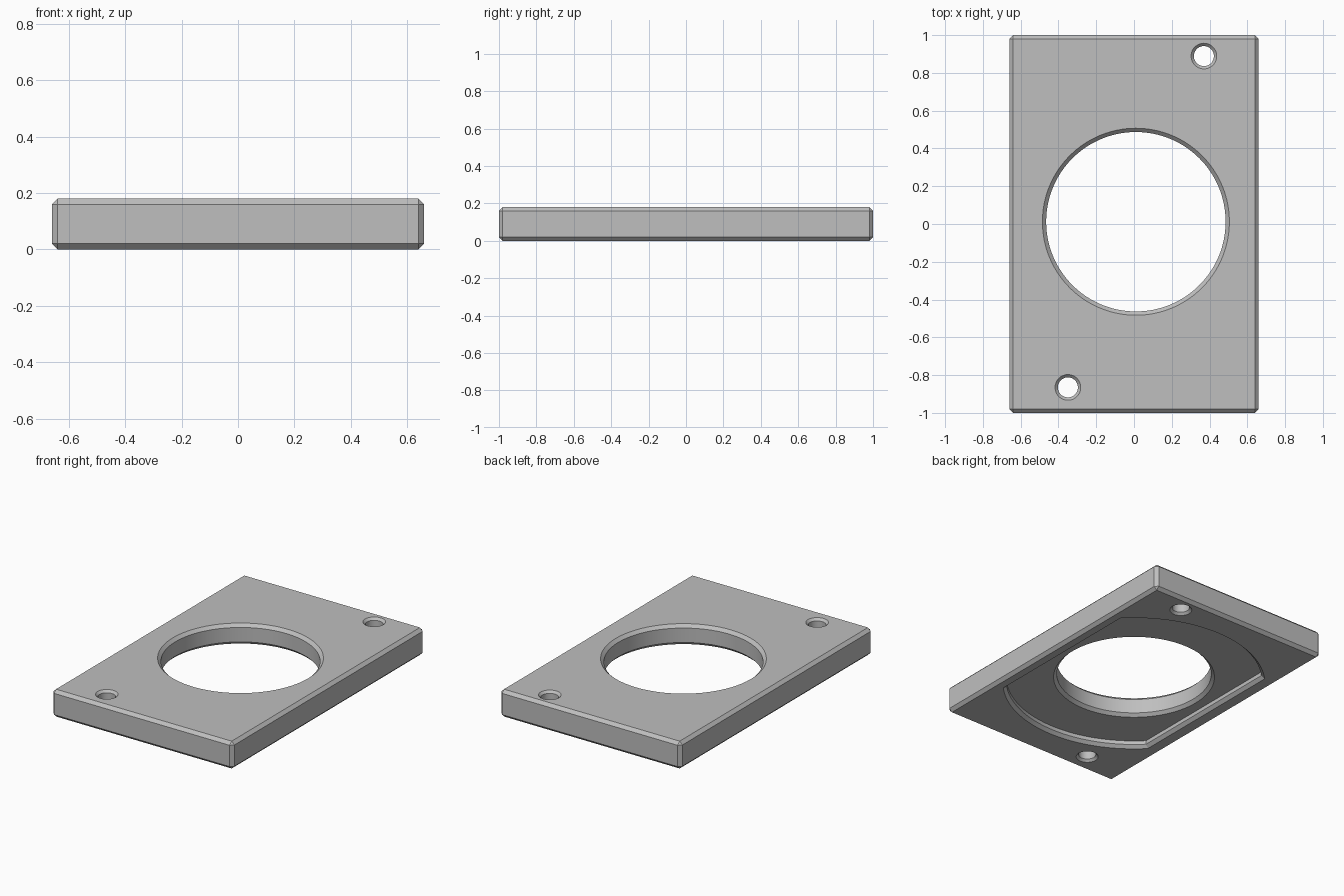
import bpy, bmesh, math

if "Cube" in bpy.data.objects:
    bpy.data.objects.remove(bpy.data.objects["Cube"], do_unlink=True)

W, L, H = 1.32, 2.0, 0.18      # plate size
C = 0.02                       # chamfer
CX, CY = 0.01, 0.012           # centre of the bore, recess and screw holes
DEPTH = 0.045                  # depth of the recess underneath

grey = bpy.data.materials.new("plain grey")
grey.use_nodes = True
grey.diffuse_color = (0.52, 0.52, 0.52, 1)
grey.node_tree.nodes["Principled BSDF"].inputs["Base Color"].default_value = (0.52, 0.52, 0.52, 1)


def new_object(name, bm):
    bmesh.ops.recalc_face_normals(bm, faces=bm.faces[:])
    mesh = bpy.data.meshes.new(name)
    bm.to_mesh(mesh)
    bm.free()
    mesh.materials.append(grey)
    obj = bpy.data.objects.new(name, mesh)
    bpy.context.collection.objects.link(obj)
    return obj


def loft(name, rings):
    """Closed solid through (outline, z) sections with equal point counts."""
    bm = bmesh.new()
    loops = [[bm.verts.new((x, y, z)) for x, y in pts] for pts, z in rings]
    n = len(loops[0])
    for a, b in zip(loops, loops[1:]):
        for i in range(n):
            j = (i + 1) % n
            bm.faces.new((a[i], a[j], b[j], b[i]))
    bm.faces.new(loops[0])
    bm.faces.new(loops[-1])
    return new_object(name, bm)


def circle(cx, cy, r, n):
    return [(cx + r * math.cos(2 * math.pi * i / n), cy + r * math.sin(2 * math.pi * i / n))
            for i in range(n)]


def hole(name, cx, cy, r, c, bottom, n):
    """Round through-hole cutter, chamfered at the bottom level and at the top."""
    sections = [(r + 2 * c, bottom - c), (r, bottom + c), (r, H - c), (r + 2 * c, H + c)]
    return loft(name, [(circle(cx, cy, rad, n), z) for rad, z in sections])


def flat_sided_circle(inset, n=48):
    """Circle cut off by two flats at left and right."""
    r, half = 0.806 - inset, 0.58 - inset
    a = math.acos(half / r)
    arc = [a + (math.pi - 2 * a) * i / n for i in range(n + 1)]
    return [(CX + r * math.cos(t), CY + r * math.sin(t))
            for t in arc + [t + math.pi for t in arc]]


# Plate with chamfered edges
bm = bmesh.new()
bmesh.ops.create_cube(bm, size=1)
for v in bm.verts:
    v.co = (v.co.x * W, v.co.y * L, (v.co.z + 0.5) * H)
bmesh.ops.bevel(bm, geom=bm.edges[:], offset=C, offset_type='OFFSET',
                segments=1, affect='EDGES')
plate = new_object("mounting_plate", bm)

# Cutters: recess underneath, central bore, two screw holes
cutters = [
    loft("recess_cutter", [(flat_sided_circle(-C), -C), (flat_sided_circle(C), C),
                           (flat_sided_circle(C), DEPTH)]),
    hole("bore_cutter", CX, CY, 0.475, C, DEPTH, 128),
]
# each hole's section reaches r + c at the surface
for side in (1, -1):
    cutters.append(hole("screw_hole_cutter", CX + side * 0.36, CY + side * 0.877,
                        0.053, 0.015, 0, 48))

bpy.ops.object.select_all(action='DESELECT')
bpy.context.view_layer.objects.active = plate
plate.select_set(True)
for cutter in cutters:
    cutter.hide_render = True
    mod = plate.modifiers.new("cut", 'BOOLEAN')
    mod.operation = 'DIFFERENCE'
    mod.solver = 'EXACT'
    mod.object = cutter
    bpy.ops.object.modifier_apply(modifier=mod.name)
    bpy.data.objects.remove(cutter, do_unlink=True)

# Round walls smooth, chamfers crisp
bpy.ops.object.shade_smooth_by_angle(angle=math.radians(25))
